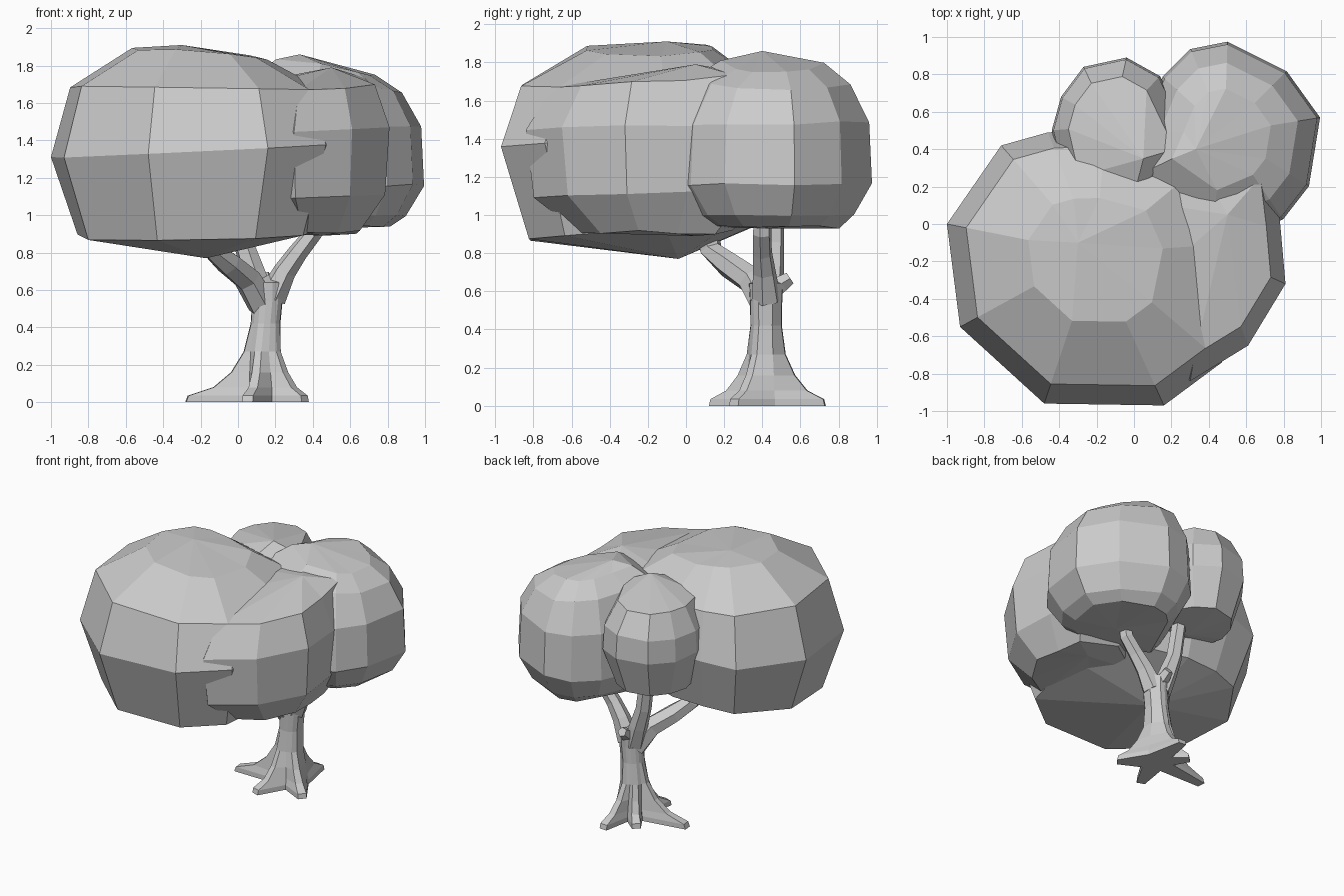
import bpy, bmesh, math, random
from mathutils import Vector

random.seed(4)
if "Cube" in bpy.data.objects:
    bpy.data.objects.remove(bpy.data.objects["Cube"], do_unlink=True)

grey = bpy.data.materials.new("plain grey")
grey.use_nodes = True
COLOR = (0.6, 0.6, 0.6, 1)
grey.diffuse_color = COLOR
grey.node_tree.nodes["Principled BSDF"].inputs["Base Color"].default_value = COLOR


def loft(name, rings, low=None, high=None):
    """Skin a stack of equal rings; each end closes to a point or a flat cap."""
    bm = bmesh.new()
    rows = [[bm.verts.new(p) for p in ring] for ring in rings]
    count = len(rows[0])
    for a, b in zip(rows, rows[1:]):
        for i in range(count):
            j = (i + 1) % count
            bm.faces.new((a[i], a[j], b[j], b[i]))
    for row, tip in ((rows[0], low), (rows[-1], high)):
        if tip is None:
            bm.faces.new(row)
        else:
            v = bm.verts.new(tip)
            for i in range(count):
                bm.faces.new((row[i], row[(i + 1) % count], v))
    bmesh.ops.recalc_face_normals(bm, faces=bm.faces)
    mesh = bpy.data.meshes.new(name)
    bm.to_mesh(mesh)
    bm.free()
    mesh.materials.append(grey)
    obj = bpy.data.objects.new(name, mesh)
    bpy.context.collection.objects.link(obj)
    return obj


def clump(name, outline, layers, low, high):
    """Leaf clump: a plan outline scaled at each layer (height, scale, x slope, y slope)."""
    mid = sum((Vector(p) for p in outline), Vector((0, 0))) / len(outline)
    rings = []
    for z, s, sx, sy in layers:
        ring = []
        for p in outline:
            q = mid + (Vector(p) - mid) * s
            lift = sx * q.x + sy * q.y + random.uniform(-0.012, 0.012)
            ring.append((q.x, q.y, z + lift))
        rings.append(ring)
    loft(name, rings, low, high)


def limb(name, points, radii, sides=6):
    """Faceted tapering branch along a path."""
    pts = [Vector(p) for p in points]
    rings = []
    for i, (p, r) in enumerate(zip(pts, radii)):
        d = (pts[min(i + 1, len(pts) - 1)] - pts[max(i - 1, 0)]).normalized()
        u = d.cross(Vector((0.3, 1, 0.1))).normalized()
        v = d.cross(u)
        rings.append([p + r * (u * math.cos(a) + v * math.sin(a))
                      for a in (math.tau * k / sides for k in range(sides))])
    loft(name, rings)


# Foliage
clump("main_foliage",
      [(-1, 0), (-.93, -.55), (-.48, -.96), (.16, -.97), (.47, -.74),
       (.6, -.1), (.4, .35), (-.15, .5), (-.46, .49), (-.71, .42)],
      [(.93, .82, .03, .06), (1.36, 1, .05, 0), (1.67, .87, -.02, 0),
       (1.85, .45, -.08, 0)], (-.17, -.04, .77), (-.3, -.1, 1.91))
clump("back_right_foliage",
      [(1, .57), (.94, .2), (.8, .02), (.4, -.15), (-.1, .2), (.03, .5), (.15, .79),
       (.3, .94), (.5, .98), (.82, .82)],
      [(.94, .64, 0, 0), (1.0, .8, 0, 0), (1.16, .99, 0, 0), (1.48, .96, 0, 0),
       (1.72, .76, -.06, 0), (1.87, .48, -.16, 0)], (.5, .4, .93), (.33, .4, 1.86))
clump("back_left_foliage",
      [(-.04, .89), (.14, .79), (.35, .35), (.05, .02), (-.36, .15),
       (-.44, .5), (-.39, .68), (-.27, .84)],
      [(1.13, .74, 0, 0), (1.4, 1, 0, 0), (1.57, .97, 0, 0), (1.74, .72, 0, 0)],
      (-.1, .45, 1.08), (.05, .35, 1.82))
clump("front_right_foliage",
      [(.61, -.65), (.81, -.32), (.78, .02), (.74, .35), (.3, .5), (-.15, .2),
       (-.05, -.4), (.3, -.84)],
      [(.91, .6, 0, 0), (1.1, .94, .02, .03), (1.47, 1, 0, .03),
       (1.69, .8, .03, .06)], (.45, .05, .89), (.5, .05, 1.79))

# Trunk flaring into five roots
roots = [Vector(p) for p in ((-.43, -.04), (-.1, -.29), (.21, -.17), (.03, .31),
                             (-.15, .17))]
star, angles = [], []
for k, tip in enumerate(roots):
    side = Vector((-tip.y, tip.x)).normalized() * 0.03
    a = math.atan2(tip.y, tip.x)
    following = roots[(k + 1) % len(roots)]
    gap = (math.atan2(following.y, following.x) - a) % math.tau
    valley = a + gap / 2
    star += [tip - side, tip + side,
             Vector((math.cos(valley), math.sin(valley))) * 0.12]
    angles += [a - 0.2, a + 0.2, valley]
trunk = []
for z, flare, r, cx in ((0, 1, .1, .15), (.035, .96, .1, .15), (.08, .55, .1, .15),
                        (.16, .25, .1, .145), (.27, .06, .09, .14), (.42, 0, .083, .15),
                        (.54, 0, .085, .16), (.64, 0, .09, .16)):
    ring = []
    for p, a in zip(star, angles):
        q = p * flare + Vector((math.cos(a), math.sin(a))) * r * (1 - flare)
        ring.append((cx + q.x, .42 + q.y, z))
    trunk.append(ring)
loft("trunk", trunk, high=(.165, .42, .68))

# Branches and the cut stub
limb("front_branch", [(.13, .42, .52), (.05, .34, .66), (-.05, .22, .74),
                      (-.14, .13, .82), (-.16, .11, 1)], (.08, .075, .068, .06, .05))
limb("middle_branch", [(.13, .43, .55), (.08, .45, .7), (.03, .46, .85),
                       (-.02, .47, 1.2)], (.075, .065, .055, .05))
limb("right_branch", [(.18, .42, .56), (.25, .41, .7), (.32, .4, .8),
                      (.4, .4, .9), (.43, .4, 1.1)], (.08, .062, .053, .05, .045))
limb("stub", [(.16, .45, .6), (.15, .5, .64), (.15, .545, .67)], (.05, .045, .035), 5)
